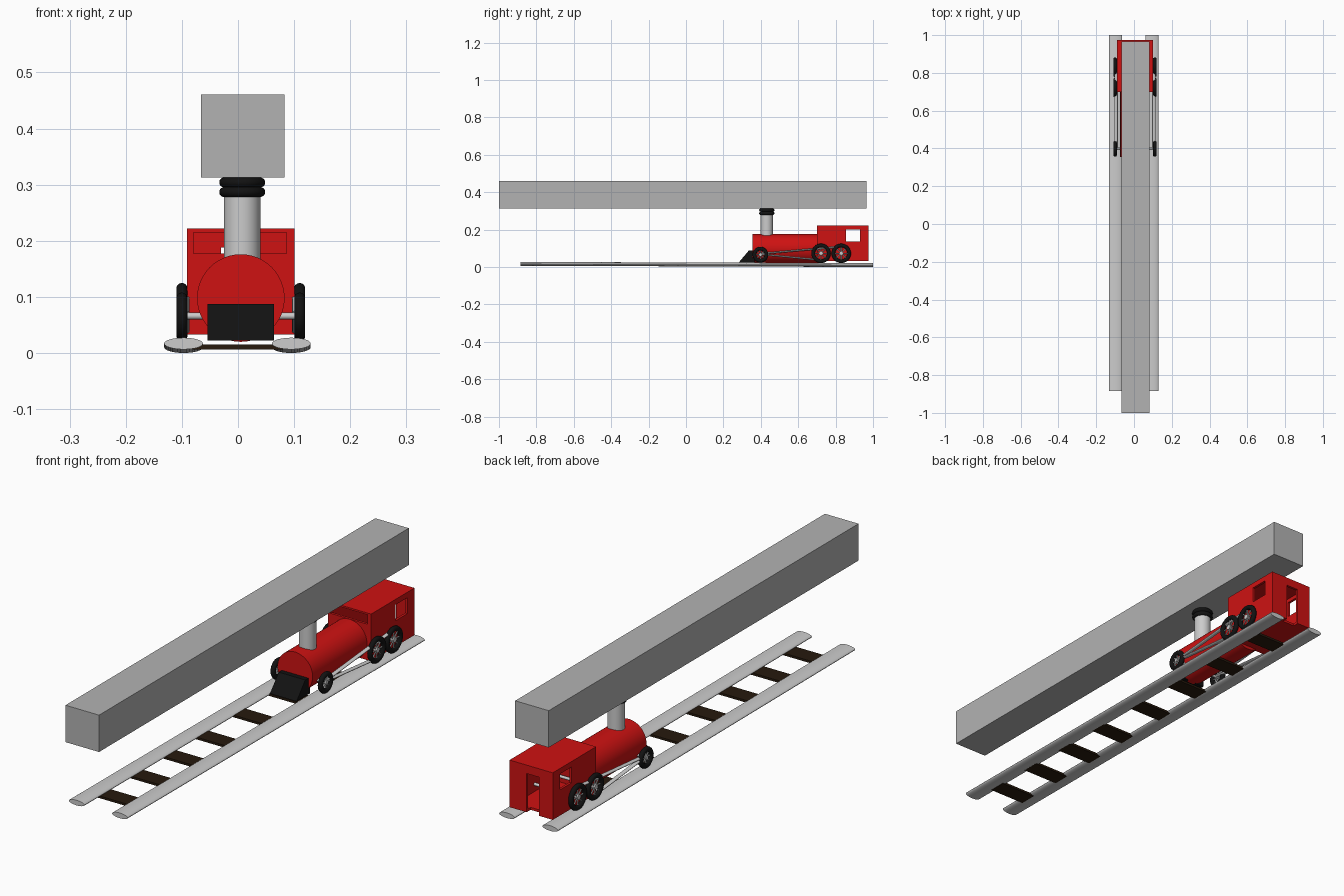
import bpy, bmesh, math
from mathutils import Vector

if "Cube" in bpy.data.objects:
    bpy.data.objects.remove(bpy.data.objects["Cube"], do_unlink=True)


def material(name, r, g, b):
    m = bpy.data.materials.new(name)
    m.use_nodes = True
    m.diffuse_color = (r, g, b, 1)
    m.node_tree.nodes["Principled BSDF"].inputs["Base Color"].default_value = (r, g, b, 1)
    return m


RED = material("red_paint", 0.62, 0.006, 0.006)
BLACK = material("black_iron", 0.006, 0.006, 0.006)
BROWN = material("dark_wood", 0.02, 0.01, 0.004)
STONE = material("beam_grey", 0.45, 0.45, 0.45)
STEEL = material("light_steel", 0.75, 0.75, 0.75)
MID = 0.005  # centre line of the engine


def finish(name, mat, smooth=False):
    ob = bpy.context.object
    ob.name = ob.data.name = name
    ob.data.materials.append(mat)
    if smooth:
        bpy.ops.object.shade_smooth_by_angle(angle=math.radians(35))
    return ob


def box(name, lo, hi, mat):
    lo, hi = Vector(lo), Vector(hi)
    bpy.ops.mesh.primitive_cube_add(size=1, location=(lo + hi) / 2)
    bpy.context.object.scale = hi - lo
    bpy.ops.object.transform_apply(location=False, rotation=False)
    return finish(name, mat)


def rod(name, a, b, radius, mat, sides=32, flat=1.0):
    """Cylinder from a to b; flat squashes the section."""
    a, b = Vector(a), Vector(b)
    bpy.ops.mesh.primitive_cylinder_add(vertices=sides, radius=radius,
                                        depth=(b - a).length, location=(a + b) / 2)
    ob = bpy.context.object
    ob.scale.y = flat
    ob.rotation_euler = (b - a).to_track_quat('Z', 'Y').to_euler()
    return finish(name, mat, True)


def ring(name, loc, major, minor, mat, rot=(0, 0, 0)):
    bpy.ops.mesh.primitive_torus_add(location=loc, rotation=rot, major_radius=major,
                                     minor_radius=minor, major_segments=40, minor_segments=14)
    return finish(name, mat, True)


def cut(target, lo, hi):
    cutter = box("cutter", lo, hi, RED)
    cutter.hide_render = True
    mod = target.modifiers.new("opening", 'BOOLEAN')
    mod.operation, mod.solver, mod.object = 'DIFFERENCE', 'EXACT', cutter
    bpy.context.view_layer.objects.active = target
    bpy.ops.object.modifier_apply(modifier=mod.name)
    bpy.data.objects.remove(cutter, do_unlink=True)


# Overhead beam
box("overhead_beam", (-0.066, -1, 0.313), (0.083, 0.965, 0.461), STONE)

# Track: two flattened rails and the sleepers between them
for side, x in (("right", -0.097), ("left", 0.095)):
    rod(side + "_rail", (x, -0.885, 0.017), (x, 1, 0.0105), 0.0345, STEEL, 40, 0.3)
for i, y in enumerate((-0.75, -0.545, -0.338, -0.133, 0.1, 0.325, 0.56, 0.81)):
    box(f"sleeper_{i + 1}", (-0.08, y - 0.035, 0.006), (0.08, y + 0.035, 0.015), BROWN)

# Boiler and chimney
rod("boiler", (MID, 0.355, 0.098), (MID, 0.71, 0.098), 0.078, RED, 48)
rod("chimney", (0.0075, 0.432, 0.15), (0.0075, 0.432, 0.314), 0.0325, STEEL, 40)
for i, z in enumerate((0.287, 0.304)):
    ring(f"chimney_ring_{i + 1}", (0.0075, 0.432, z), 0.032, 0.009, BLACK)

# Hollow cab with side windows, a front window and a rear doorway
cab = box("cab", (-0.091, 0.70, 0.033), (0.101, 0.975, 0.222), RED)
cut(cab, (-0.081, 0.71, 0.043), (0.091, 0.965, 0.216))
cut(cab, (-0.2, 0.856, 0.136), (0.2, 0.93, 0.2))
cut(cab, (-0.079, 0.68, 0.177), (0.086, 0.73, 0.215))
cut(cab, (-0.03, 0.95, 0.02), (0.025, 1.0, 0.188))

# Sloping cowcatcher from a side profile
bm = bmesh.new()
profile = [(0.28, 0.022), (0.365, 0.022), (0.365, 0.087), (0.335, 0.087)]
face = bm.faces.new([bm.verts.new((-0.054, y, z)) for y, z in profile])
out = bmesh.ops.extrude_face_region(bm, geom=[face])
bmesh.ops.translate(bm, vec=(0.118, 0, 0),
                    verts=[v for v in out["geom"] if isinstance(v, bmesh.types.BMVert)])
bmesh.ops.recalc_face_normals(bm, faces=bm.faces)
mesh = bpy.data.meshes.new("cowcatcher")
bm.to_mesh(mesh)
bm.free()
mesh.materials.append(BLACK)
bpy.context.collection.objects.link(bpy.data.objects.new("cowcatcher", mesh))


def wheel(name, x, y, z, radius):
    tyre = 0.01
    ring(name + "_tyre", (x, y, z), radius - tyre, tyre, BLACK, (0, math.pi / 2, 0))
    rod(name + "_hub", (x - 0.007, y, z), (x + 0.007, y, z), radius * 0.2, STEEL, 20)
    for k in range(4):
        t = k * math.pi / 4
        d = Vector((0, math.cos(t), math.sin(t))) * (radius - tyre)
        c = Vector((x, y, z))
        rod(f"{name}_spoke_{k + 1}", c - d, c + d, 0.0028, STEEL, 8)


# Wheels, axles and coupling rods on both sides
WHEELS = (("front", 0.398, 0.066, 0.042), ("middle", 0.722, 0.073, 0.052),
          ("rear", 0.83, 0.073, 0.052))
for side, s in (("right", -1), ("left", 1)):
    x = MID + s * 0.105
    for label, y, z, r in WHEELS:
        wheel(f"{side}_{label}_wheel", x, y, z, r)
    xr = MID + s * 0.1
    rod(side + "_upper_rod", (xr, 0.40, 0.071), (xr, 0.82, 0.108), 0.009, STEEL, 12, 0.5)
    rod(side + "_lower_rod", (xr, 0.40, 0.068), (xr, 0.72, 0.037), 0.009, STEEL, 12, 0.5)
for label, y, z, r in WHEELS:
    rod(label + "_axle", (MID - 0.1, y, z), (MID + 0.1, y, z), 0.006, STEEL, 12)
